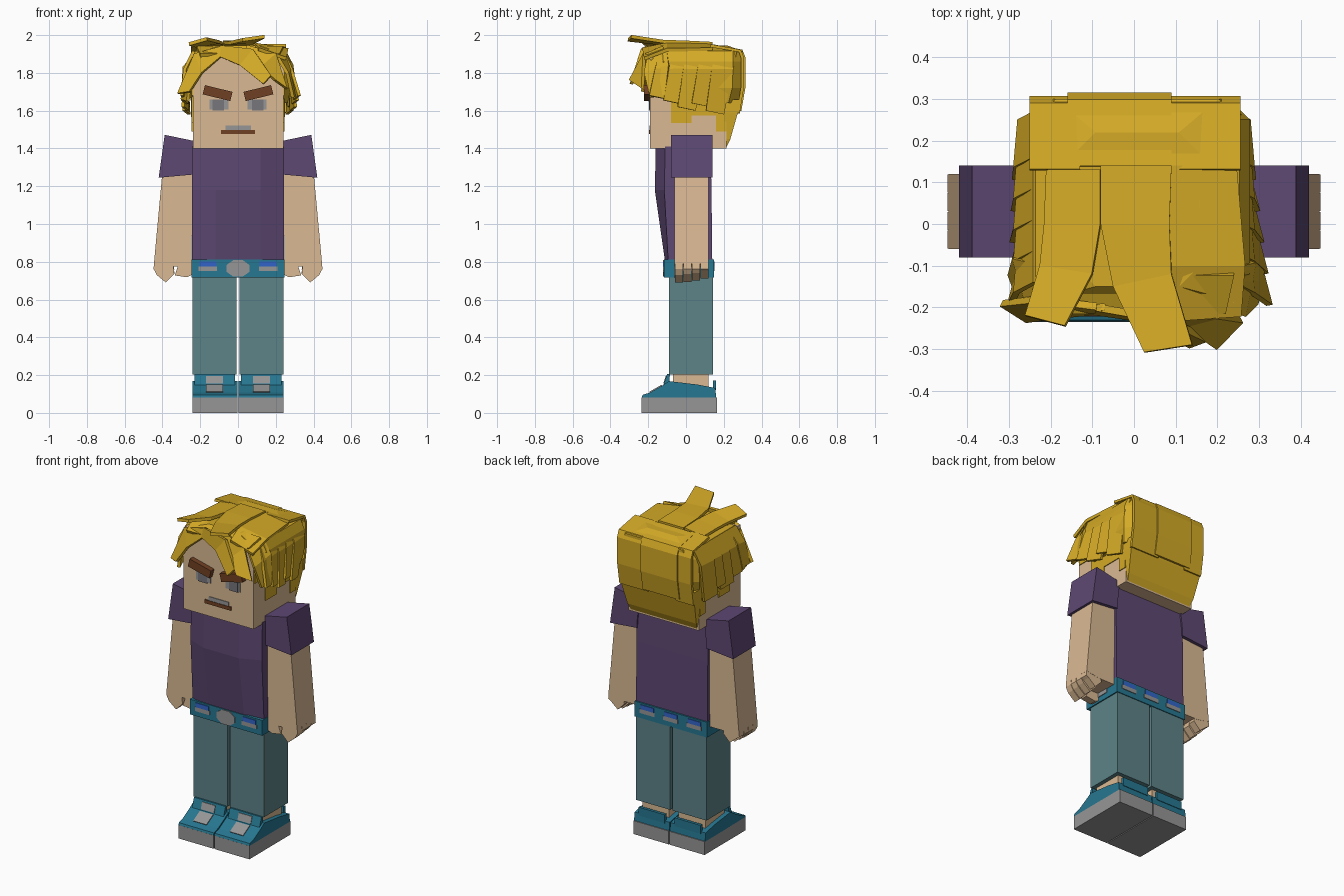
import bpy, bmesh, math
from mathutils import Matrix, Vector


def material(name, r, g, b):
    lin = [((c / 255 + 0.055) / 1.055) ** 2.4 for c in (r, g, b)]
    m = bpy.data.materials.new(name)
    m.diffuse_color = (*lin, 1)
    return m


HAIR = material("golden_hair", 212, 170, 38)
SKIN = material("skin", 218, 185, 147)
SHIRT = material("purple_cloth", 94, 72, 115)
JEANS = material("faded_denim", 92, 131, 135)
TEAL = material("teal", 38, 119, 145)
GREY = material("grey", 150, 150, 150)
EYE = material("eye_grey", 118, 118, 124)
BROWN = material("brown", 112, 64, 35)
BLUE = material("bright_blue", 50, 100, 200)


def finish(name, bm, mat):
    bmesh.ops.recalc_face_normals(bm, faces=bm.faces)
    me = bpy.data.meshes.new(name)
    bm.to_mesh(me)
    bm.free()
    me.materials.append(mat)
    ob = bpy.data.objects.new(name, me)
    bpy.context.collection.objects.link(ob)
    return ob


def loft(name, rings, mat):
    """Closed solid through rings of equal point count."""
    bm = bmesh.new()
    vs = [[bm.verts.new(p) for p in ring] for ring in rings]
    n = len(vs[0])
    for a, b in zip(vs, vs[1:]):
        for i in range(n):
            j = (i + 1) % n
            bm.faces.new((a[i], a[j], b[j], b[i]))
    bm.faces.new(vs[0])
    bm.faces.new(vs[-1])
    return finish(name, bm, mat)


def prism_x(name, pts, x0, x1, mat):
    return loft(name, [[(x, y, z) for y, z in pts] for x in (x0, x1)], mat)


def prism_y(name, pts, y0, y1, mat, s=1):
    return loft(name, [[(s * x, y, z) for x, z in pts] for y in (y0, y1)], mat)


def box(name, x0, x1, y0, y1, z0, z1, mat, roll=0):
    bm = bmesh.new()
    bmesh.ops.create_cube(bm, size=1)
    size = Matrix.Diagonal((x1 - x0, y1 - y0, z1 - z0, 1))
    mid = Matrix.Translation(((x0 + x1) / 2, (y0 + y1) / 2, (z0 + z1) / 2))
    bm.transform(mid @ Matrix.Rotation(roll, 4, 'Y') @ size)
    return finish(name, bm, mat)


def lock(name, pairs, thick=0.018):
    """Flat lock of hair between a left and a right edge."""
    bm = bmesh.new()
    vs = [(bm.verts.new(a), bm.verts.new(b)) for a, b in pairs]
    for (a, b), (c, d) in zip(vs, vs[1:]):
        bm.faces.new((a, b, d, c))
    ob = finish(name, bm, HAIR)
    mod = ob.modifiers.new("thickness", 'SOLIDIFY')
    mod.thickness, mod.offset = thick, 0
    return ob


# Torso with a gently bulging chest
def torso_ring(z, centre, edge, back):
    return [(-0.243, edge, z), (-0.12, centre, z), (0.12, centre, z),
            (0.243, edge, z), (0.243, back, z), (-0.243, back, z)]


loft("torso", [torso_ring(0.725, -0.10, -0.09, 0.14), torso_ring(1.18, -0.165, -0.115, 0.135),
               torso_ring(1.41, -0.16, -0.11, 0.13)], SHIRT)

# Belt with buckle and ornaments all round
box("belt", -0.247, 0.247, -0.117, 0.148, 0.718, 0.812, TEAL)
buckle = [(0.066 * math.cos(math.radians(a)), 0.765 + 0.047 * math.sin(math.radians(a)))
          for a in range(22, 382, 45)]
prism_y("buckle", buckle, -0.122, -0.115, GREY)
for y, xs in ((-0.117, (-0.16, 0.16)), (0.148, (-0.16, 0, 0.16))):
    for x in xs:
        for n, h, z0, z1, m in (("gem", 0.045, 0.775, 0.802, BLUE), ("gem_mount", 0.05, 0.75, 0.775, GREY)):
            box("belt_" + n, x - h, x + h, y - 0.004, y + 0.004, z0, z1, m)
for s in (-1, 1):
    x = s * 0.247
    for n, z0, z1, m in (("gem", 0.775, 0.802, BLUE), ("gem_mount", 0.75, 0.775, GREY)):
        box("belt_side_" + n, x - 0.004, x + 0.004, -0.03, 0.06, z0, z1, m)

# Limbs, left and right
shoe = [(-0.235, 0.08), (-0.23, 0.095), (-0.19, 0.108), (-0.125, 0.145), (-0.09, 0.168),
        (0.06, 0.15), (0.155, 0.132), (0.16, 0.08)]
for s in (-1, 1):
    prism_y("sleeve", [(0.22, 1.437), (0.388, 1.472), (0.42, 1.245), (0.236, 1.262), (0.236, 1.3)],
            -0.08, 0.14, SHIRT, s)
    prism_y("arm", [(0.24, 1.30), (0.398, 1.30), (0.445, 0.79), (0.36, 0.775), (0.247, 0.775)],
            -0.06, 0.12, SKIN, s)
    prism_y("thumb", [(0.247, 0.80), (0.247, 0.73), (0.27, 0.718), (0.335, 0.728), (0.31, 0.80)],
            -0.06, -0.015, SKIN, s)
    for i, d in enumerate((0, 0.004, 0.01, 0.022)):
        y = -0.06 + i * 0.045
        prism_y("finger", [(0.444, 0.80), (0.447, 0.762), (0.43, 0.73 + d), (0.382, 0.69 + d),
                           (0.337, 0.735 + d), (0.345, 0.80)], y + 0.001, y + 0.044, SKIN, s)
    x0, x1 = sorted((s * 0.008, s * 0.24))
    box("trouser_leg", x0, x1, -0.09, 0.143, 0.203, 0.725, JEANS)
    box("ankle", x0 + 0.025, x1 - 0.025, -0.068, 0.118, 0.12, 0.21, SKIN)
    x0, x1 = sorted((s * 0.003, s * 0.242))
    box("shoe_sole", x0, x1, -0.235, 0.165, 0, 0.082, GREY)
    prism_x("shoe_upper", shoe, x0, x1, TEAL)
    prism_x("shoe_tongue", [(-0.122, 0.14), (-0.10, 0.205), (-0.085, 0.205), (-0.09, 0.14)],
            x0 + 0.012, x1 - 0.012, TEAL)
    box("heel_tab", x0 + 0.03, x1 - 0.03, 0.142, 0.16, 0.12, 0.172, TEAL)
    c = s * 0.125
    prism_x("shoe_laces", [(-0.194, 0.112), (-0.129, 0.149), (-0.126, 0.143), (-0.19, 0.106)],
            c - 0.045, c + 0.045, GREY)
    prism_x("tongue_patch", [(-0.1205, 0.155), (-0.107, 0.195), (-0.103, 0.195), (-0.115, 0.155)],
            c - 0.045, c + 0.045, GREY)

# Head and face
box("head", -0.238, 0.24, -0.19, 0.215, 1.40, 1.90, SKIN)
for s in (-1, 1):
    c = s * 0.1
    box("eye", c - 0.05, c + 0.05, -0.194, -0.188, 1.605, 1.66, GREY)
    c = s * 0.105
    box("iris", c - 0.03, c + 0.03, -0.197, -0.19, 1.60, 1.66, EYE)
    c = s * 0.108
    box("eyebrow", c - 0.075, c + 0.075, -0.222, -0.185, 1.668, 1.718, BROWN, roll=-s * 0.24)
box("teeth", -0.065, 0.07, -0.194, -0.188, 1.498, 1.522, GREY)
box("lower_lip", -0.09, 0.09, -0.197, -0.188, 1.476, 1.498, BROWN)


# Hair volume over the skull
def hair_ring(z, h, y0, y1, c=0.05, mid=0.008):
    half = [(h - c, y0), (h, y0 + c), (h, y1 - c), (h - c, y1)]
    return [(mid + x, y, z) for x, y in half] + [(mid - x, y, z) for x, y in reversed(half)]


loft("hair_cap", [hair_ring(1.64, 0.255, -0.08, 0.275), hair_ring(1.72, 0.272, -0.165, 0.295),
                  hair_ring(1.86, 0.27, -0.17, 0.3), hair_ring(1.915, 0.245, -0.175, 0.3),
                  hair_ring(1.945, 0.15, -0.15, 0.22)], HAIR)
loft("nape_hair", [[(s * w, y, z) for s, y in ((-1, 0.20), (1, 0.20), (1, b), (-1, b))]
                   for w, b, z in ((0.225, 0.215, 1.41), (0.235, 0.235, 1.45),
                                   (0.25, 0.275, 1.59), (0.25, 0.28, 1.66))], HAIR)
for s in (-1, 1):
    for y0, y1, z0 in ((-0.08, 0.03, 1.535), (0.03, 0.16, 1.575), (0.16, 0.215, 1.49)):
        x = s * 0.24
        box("side_hair_patch", x - 0.005, x + 0.005, y0, y1, z0, 1.70, HAIR)
    box("temple_hair_patch", s * 0.24 - 0.005, s * 0.24 + 0.005, -0.185, -0.08, 1.68, 1.88, HAIR)

# Back panels, overlapping the nape
for name, x0, x1, d, z in (("back_lock", -0.16, 0.09, 0.008, 1.60), ("back_left_lock", -0.25, -0.13, 0, 1.585),
                           ("back_right_lock", 0.06, 0.255, 0, 1.59)):
    lock(name, [((x0, y + d, h), (x1, y + d, h)) for y, h in
                ((0.13, 1.944), (0.285, 1.917), (0.299, 1.88), (0.298, 1.72), (0.277, z))], 0.016)

# Long locks on the crown
lock("crown_lock", [((-0.08, 0.14, 1.955), (0.09, 0.14, 1.955)), ((-0.08, 0, 1.962), (0.085, 0, 1.962)),
                    ((-0.05, -0.15, 1.958), (0.09, -0.12, 1.966)), ((0.025, -0.308, 1.975), (0.14, -0.29, 1.992))])
lock("crown_left_lock", [((-0.21, 0.13, 1.935), (-0.08, 0.13, 1.952)), ((-0.215, 0, 1.94), (-0.08, 0, 1.956)),
                         ((-0.225, -0.1, 1.943), (-0.1, -0.12, 1.964)), ((-0.26, -0.22, 1.953), (-0.165, -0.245, 1.98))])
lock("crown_right_lock", [((0.08, 0.14, 1.946), (0.245, 0.14, 1.925)), ((0.08, -0.1, 1.952), (0.265, -0.1, 1.922)),
                          ((0.11, -0.23, 1.925), (0.255, -0.22, 1.875))])
lock("front_roof", [((-0.22, -0.12, 1.935), (0.24, -0.12, 1.935)), ((-0.2, -0.212, 1.895), (0.22, -0.212, 1.895))])

# Fringe parted over the forehead
lock("fringe_left", [((-0.07, -0.2, 1.945), (-0.09, -0.21, 1.885)), ((-0.23, -0.18, 1.9), (-0.19, -0.22, 1.80)),
                     ((-0.318, -0.19, 1.69), (-0.255, -0.23, 1.70))])
lock("fringe_left_side", [((-0.2, -0.1, 1.925), (-0.18, -0.2, 1.89)), ((-0.285, -0.08, 1.83), (-0.25, -0.2, 1.80)),
                          ((-0.295, -0.12, 1.66), (-0.265, -0.2, 1.65))])
lock("fringe_right", [((-0.09, -0.2, 1.945), (-0.095, -0.21, 1.885)), ((0.08, -0.23, 1.925), (0.01, -0.225, 1.84)),
                      ((0.175, -0.275, 1.785), (0.135, -0.29, 1.74))])
lock("fringe_far_right", [((0.05, -0.19, 1.945), (0.02, -0.205, 1.88)), ((0.2, -0.22, 1.9), (0.12, -0.24, 1.83)),
                          ((0.258, -0.23, 1.715), (0.195, -0.295, 1.76))])
lock("fringe_right_side", [((0.24, -0.1, 1.925), (0.2, -0.2, 1.90)), ((0.285, -0.09, 1.84), (0.26, -0.22, 1.80)),
                           ((0.305, -0.11, 1.68), (0.29, -0.19, 1.67))])

# Slanted locks down both sides
for s in (-1, 1):
    for i in range(5):
        y = 0.22 - 0.075 * i
        z = (1.60, 1.64, 1.62, 1.655, 1.68)[i]
        out = 0.285 + (0.01 * i if s > 0 else 0.003 * i)
        lock("side_lock", [((s * 0.235, y - 0.06, 1.915), (s * 0.235, y + 0.05, 1.915)),
                           ((s * 0.282, y - 0.085, 1.82), (s * 0.272, y + 0.03, 1.82)),
                           ((s * out, y - 0.115, z), (s * (out - 0.025), y - 0.02, z - 0.02))], 0.016)
